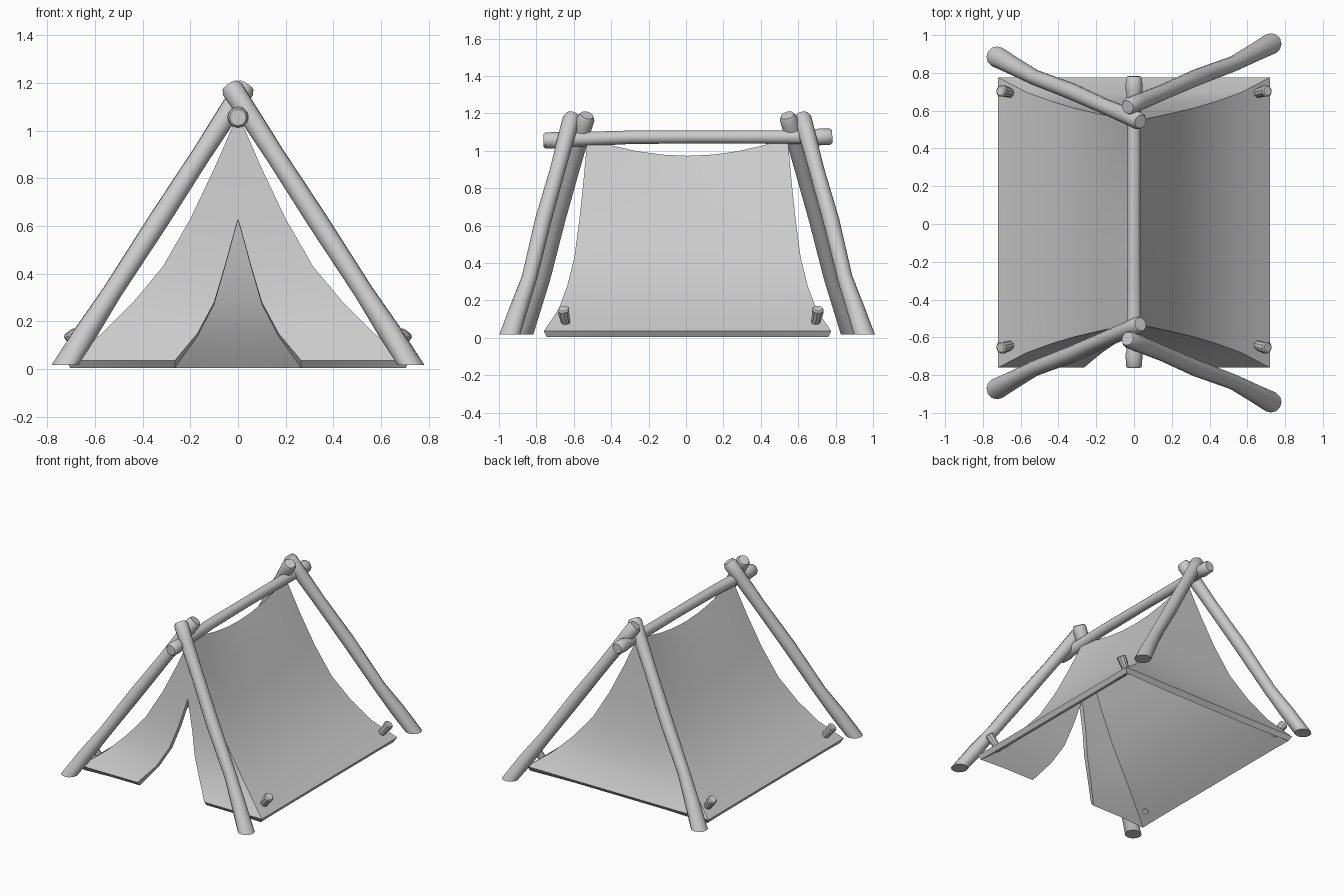
import bpy, bmesh, math
from mathutils import Vector

if "Cube" in bpy.data.objects:
    bpy.data.objects.remove(bpy.data.objects["Cube"])


def finish(name, bm):
    me = bpy.data.meshes.new(name)
    bm.to_mesh(me)
    bm.free()
    ob = bpy.data.objects.new(name, me)
    bpy.context.collection.objects.link(ob)
    bpy.ops.object.select_all(action='DESELECT')
    ob.select_set(True)
    bpy.context.view_layer.objects.active = ob
    return ob


def smooth():
    bpy.ops.object.shade_smooth_by_angle(angle=math.radians(35))


def pole(name, path, flat_start=False, sides=12):
    """Round log through (x, y, z, radius) stations with capped ends."""
    bm = bmesh.new()
    pts = [Vector(p[:3]) for p in path]
    axis = (pts[-1] - pts[0]).normalized()
    rings = []
    for i, (c, p) in enumerate(zip(pts, path)):
        n = Vector((0, 0, 1)) if flat_start and i == 0 else axis
        u = Vector((1, 0, 0)) if abs(n.x) < 0.9 else Vector((0, 1, 0))
        u = (u - n * u.dot(n)).normalized()
        v = n.cross(u)
        rings.append([bm.verts.new(c + (u * math.cos(a) + v * math.sin(a)) * p[3])
                      for a in (2 * math.pi * k / sides for k in range(sides))])
    for a, b in zip(rings, rings[1:]):
        for k in range(sides):
            j = (k + 1) % sides
            bm.faces.new((a[k], a[j], b[j], b[k]))
    bm.faces.new(rings[0][::-1])
    bm.faces.new(rings[-1])
    bmesh.ops.recalc_face_normals(bm, faces=bm.faces)
    finish(name, bm)
    smooth()


# Tent cloth: rows of (height, half width, half depth, half door width)
ROWS = [(0.036, 0.72, 0.768, 0.265), (0.15, 0.57, 0.69, 0.17),
        (0.28, 0.44, 0.642, 0.10), (0.43, 0.315, 0.605, 0.055),
        (0.63, 0.20, 0.578, 0), (0.84, 0.10, 0.556, 0), (1.07, 0, 0.535, 0)]
YC = 0.008
bm = bmesh.new()


def grid(fn, ts):
    vs = [[bm.verts.new(fn(r, t)) for t in ts] for r in ROWS]
    for a, b in zip(vs, vs[1:]):
        for k in range(len(ts) - 1):
            bm.faces.new((a[k], a[k + 1], b[k + 1], b[k]))


def side_point(s):
    def fn(r, t):
        sag = 0.097 * (1 - t * t) * (r[0] / 1.07) ** 4
        return (s * r[1], YC + r[2] * t, r[0] - sag)
    return fn


for s in (-1, 1):
    grid(side_point(s), [-1, -0.75, -0.5, -0.25, 0, 0.25, 0.5, 0.75, 1])
    # front flaps leave the door slit open
    grid(lambda r, t: (s * (r[3] + (r[1] - r[3]) * t), YC - r[2], r[0]), [0, 0.5, 1])
    grid(lambda r, t: (s * r[1] * t, YC + r[2], r[0]), [0, 0.5, 1])
bmesh.ops.remove_doubles(bm, verts=bm.verts, dist=0.0005)
bm.normal_update()
for f in bm.faces:
    if f.normal.dot(f.calc_center_median() - Vector((0, 0, 0.2))) < 0:
        f.normal_flip()
cloth = finish("tent_cloth", bm)
mod = cloth.modifiers.new("thickness", 'SOLIDIFY')
mod.thickness = 0.034
mod.offset = -1
mod.use_even_offset = True
bpy.ops.object.modifier_apply(modifier=mod.name)
for v in cloth.data.vertices:
    if v.co.z < 0.034:
        v.co.z = 0.004
smooth()

# Ridge pole with thicker rounded ends
pole("ridge_pole", [(0, -0.762, 1.055, 0.034), (0, -0.752, 1.055, 0.042),
                    (0, -0.69, 1.056, 0.045), (0, -0.67, 1.058, 0.040),
                    (0, -0.3, 1.072, 0.036), (0, 0.1, 1.074, 0.034),
                    (0, 0.5, 1.073, 0.036), (0, 0.69, 1.074, 0.040),
                    (0, 0.71, 1.074, 0.045), (0, 0.77, 1.075, 0.043),
                    (0, 0.782, 1.075, 0.034)])

# Crossed leg poles at each end: (distance along, radius, inward bend)
STATIONS = [(0, 0.056, 0), (0.12, 0.048, 0.008), (0.26, 0.041, 0.018),
            (0.52, 0.044, 0.004), (0.75, 0.041, 0.004), (0.92, 0.045, 0),
            (0.985, 0.047, 0), (1, 0.036, 0)]
LEGS = [("left", (-0.725, 0.872, 0.018), (0.034, 0.53, 1.19)),
        ("right", (0.725, 0.942, 0.018), (-0.034, 0.607, 1.19))]
for end, sy, shift in (("front", -1, 0), ("back", 1, 0.012)):
    for side, base, top in LEGS:
        b, t = Vector(base), Vector(top)
        path = []
        for f, r, bend in STATIONS:
            p = b.lerp(t, f)
            path.append((p.x, sy * (p.y - bend + shift), p.z, r))
        pole(f"{end}_{side}_leg_pole", path, flat_start=True)

# Ground pegs at the four cloth corners
for end, y in (("front", -0.655), ("back", 0.705)):
    for side, s in (("left", -1), ("right", 1)):
        sy = math.copysign(0.02, y)
        pole(f"{end}_{side}_peg",
             [(s * 0.63, y - sy, 0.05, 0.02), (s * 0.692, y, 0.135, 0.031),
              (s * 0.703, y, 0.151, 0.032), (s * 0.707, y, 0.157, 0.025)], sides=10)
